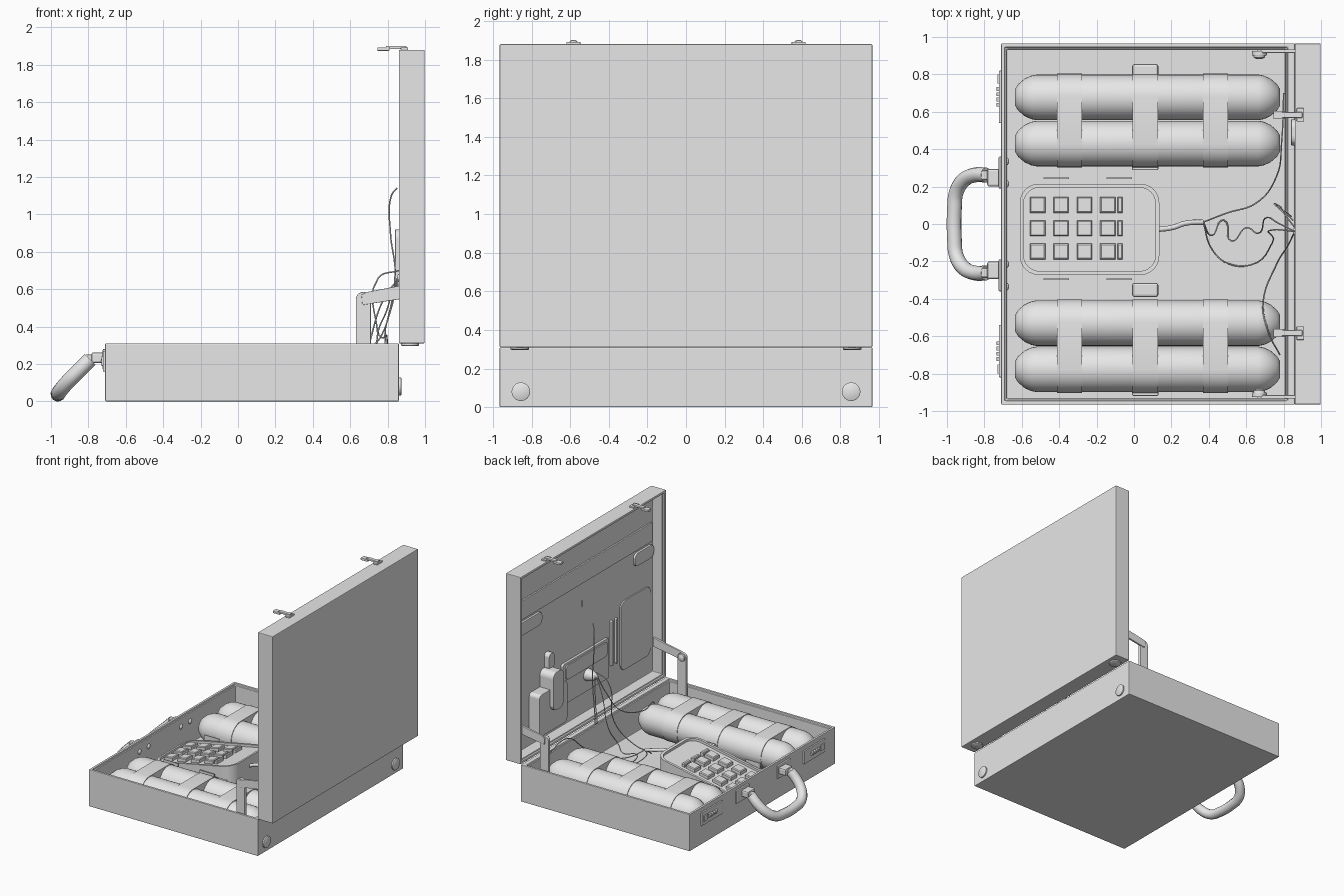
import bpy, bmesh, math
from mathutils import Vector

if "Cube" in bpy.data.objects:
    bpy.data.objects.remove(bpy.data.objects["Cube"])

grey = bpy.data.materials.new("plain grey")
grey.diffuse_color = (0.8, 0.8, 0.8, 1)
grey.use_nodes = True
grey.node_tree.nodes["Principled BSDF"].inputs["Base Color"].default_value = grey.diffuse_color


def finish(name, bm, bevel=0.0, smooth=False):
    bmesh.ops.recalc_face_normals(bm, faces=bm.faces)
    me = bpy.data.meshes.new(name)
    bm.to_mesh(me)
    bm.free()
    me.materials.append(grey)
    ob = bpy.data.objects.new(name, me)
    bpy.context.collection.objects.link(ob)
    if bevel:
        m = ob.modifiers.new("bevel", "BEVEL")
        m.width, m.segments, m.limit_method = bevel, 2, 'ANGLE'
    if smooth:
        bpy.ops.object.select_all(action='DESELECT')
        ob.select_set(True)
        bpy.context.view_layer.objects.active = ob
        bpy.ops.object.shade_smooth_by_angle(angle=math.radians(40))
    return ob


def loft(name, rings, bevel=0.0, smooth=False):
    """Skin equal-length rings and cap both ends."""
    bm = bmesh.new()
    vs = [[bm.verts.new(p) for p in r] for r in rings]
    n = len(vs[0])
    for a, b in zip(vs, vs[1:]):
        for i in range(n):
            bm.faces.new((a[i], a[(i + 1) % n], b[(i + 1) % n], b[i]))
    bm.faces.new(vs[0])
    bm.faces.new(vs[-1])
    return finish(name, bm, bevel, smooth)


def rect(a0, a1, b0, b1):
    return [(a0, b0), (a1, b0), (a1, b1), (a0, b1)]


def box(name, x, y, z, bevel=0.0):
    return loft(name, [[(p, q, h) for p, q in rect(*x, *y)] for h in z], bevel)


def rounded(a0, a1, b0, b1, r, n=6):
    pts = []
    for k, (a, b) in enumerate([(a1 - r, b1 - r), (a0 + r, b1 - r), (a0 + r, b0 + r), (a1 - r, b0 + r)]):
        for i in range(n + 1):
            t = math.pi / 2 * (k + i / n)
            pts.append((a + r * math.cos(t), b + r * math.sin(t)))
    return pts


def turned(name, c, axis, profile, seg=24):
    """Surface of revolution along an axis from (distance, radius) pairs."""
    q = Vector((0, 0, 1)).rotation_difference(Vector(axis))
    rings = [[Vector(c) + q @ Vector((r * math.cos(2 * math.pi * i / seg), r * math.sin(2 * math.pi * i / seg), d))
              for i in range(seg)] for d, r in profile]
    return loft(name, rings, 0, True)


def tube(name, pts, r, res=3, smooth_path=True):
    cu = bpy.data.curves.new(name, 'CURVE')
    cu.dimensions, cu.bevel_depth, cu.bevel_resolution, cu.use_fill_caps = '3D', r, res, True
    cu.resolution_u = 6
    if smooth_path:
        sp = cu.splines.new('BEZIER')
        sp.bezier_points.add(len(pts) - 1)
        for b, p in zip(sp.bezier_points, pts):
            b.co = p
            b.handle_left_type = b.handle_right_type = 'AUTO'
    cu.materials.append(grey)
    ob = bpy.data.objects.new(name, cu)
    bpy.context.collection.objects.link(ob)
    bpy.ops.object.select_all(action='DESELECT')
    ob.select_set(True)
    bpy.context.view_layer.objects.active = ob
    bpy.ops.object.convert(target='MESH')


# Case base and lid as open trays
W = 0.965
out, mid, inn = rect(-.71, .86, -W, W), rect(-.69, .82, -.945, .945), rect(-.68, .81, -.935, .935)
loft("case_base", [[(x, y, z) for x, y in r] for r, z in
                   ((out, 0), (out, .31), (mid, .31), (mid, .295), (inn, .295), (inn, .04))], .005)
out, mid, inn = rect(-W, W, .31, 1.88), rect(-.945, .945, .33, 1.86), rect(-.935, .935, .34, 1.85)
loft("case_lid", [[(x, y, z) for y, z in r] for r, x in
                  ((out, .998), (out, .86), (mid, .86), (mid, .875), (inn, .875), (inn, .967))], .005)

# Lid lining: flap, tabs and pockets
def lining(name, y, z, x, r=.03):
    o = rounded(*y, *z, r)
    loft(name, [[(d, a, b) for a, b in o] for d in (.968, x)], .004)

lining("lid_flap", (-.92, .92), (1.44, 1.6), .953, .01)
lining("lid_tab_right", (-.93, -.68), (1.31, 1.42), .948, .04)
lining("lid_tab_left", (.55, .93), (1.31, 1.42), .948, .04)
lining("lid_slit", (-.004, .004), (1.24, 1.29), .96, .003)
lining("rounded_pocket", (-.9, -.5), (.5, 1.08), .955, .06)
lining("centre_pocket", (-.33, .28), (.52, .86), .945, .02)
lining("centre_pocket_flap", (-.3, .25), (.72, .84), .935, .03)
lining("device_pocket", (.33, .7), (.43, .78), .87, .03)
lining("pocket_device", (.42, .56), (.6, .92), .84, .05)
lining("device_antenna", (.43, .5), (.9, 1.04), .92, .03)
for y in (-.38, -.44):
    lining("pen", (y - .01, y + .01), (.6, .98), .945, .008)
turned("cable_socket", (.95, -.04, .66), (-1, 0, 0), [(0, .05), (.04, .045), (.08, .03), (.1, .012)])

# Mirrored fittings: feet, stays, latches, locks
for s in (-1, 1):
    turned("back_foot", (.858, s * .855, .08), (1, 0, 0), [(0, .048), (.013, .048), (.017, .042)])
    turned("lid_foot", (.92, s * .86, .312), (0, 0, -1), [(0, .048), (.012, .048), (.016, .042)])
    ys = (s * .90, s * .925)
    post = rounded(.63, .71, .05, .585, .039)
    loft("stay_post", [[(x, y, z) for x, z in post] for y in ys], .003)
    arm = [(.665, .515), (.66, .57), (.69, .585), (.95, .635), (.95, .56)]
    loft("stay_arm", [[(x, y, z) for x, z in arm] for y in (s * .915, s * .933)], .003)
    turned("stay_rivet", (.67, s * .9, .547), (0, -s, 0), [(0, .032), (.01, .03), (.018, .015)])
    y = s * .583
    box("latch_base", (.87, .91), (y - .036, y + .036), (1.878, 1.892), .003)
    box("latch_arm", (.79, .9), (y - .015, y + .015), (1.884, 1.9), .003)
    box("latch_tip", (.745, .81), (y - .022, y + .022), (1.874, 1.893), .004)
    y = s * .68
    box("lock_plate", (-.722, -.705), (y - .14, y + .14), (.16, .27), .004)
    for i in range(4):
        d = y - .042 + i * .028
        turned("lock_dial", (-.715, d - .01, .215), (0, 1, 0), [(0, .02), (.02, .02)], 12)
    box("lock_button", (-.73, -.72), (y + s * .07, y + s * .12), (.19, .24), .003)
    # Handle mounts
    box("handle_plate", (-.724, -.705), (s * .19, s * .36), (.17, .28), .006)
    box("handle_mount", (-.785, -.715), (s * .2, s * .295), (.205, .262), .012)
    box("handle_neck", (-.82, -.77), (s * .235, s * .285), (.21, .25), .008)
    for y in (.215, .335):
        turned("handle_rivet", (-.682, s * y, .225), (1, 0, 0), [(0, .022), (.008, .018), (.014, .008)], 12)

# Handle: U-shaped tube sloping down
half = [(-.79, .262, .225), (-.85, .262, .165), (-.91, .235, .105), (-.95, .17, .058), (-.96, .08, .043)]
tube("handle", half + [(x, -y, z) for x, y, z in reversed(half)], .04, 4)

# Four canisters, strapped in pairs
R, CZ = .122, .168
ends = [(.635, .045), (.62, .07), (.585, .1), (.55, .116), (.52, R)]
prof = [(-d, r) for d, r in ends] + [(d + .145, r) for d, r in reversed(ends)]
for lo, hi, tab in ((.43, .677, .825), (-.777, -.53, -.345)):
    for y in (lo, hi):
        turned("canister", (0, y, CZ), (1, 0, 0), prof, 32)
    band = rounded(lo - R - .005, hi + R + .005, CZ - R - .005, CZ + R + .005, R + .004, 8)
    for x in (-.345, .06, .435):
        loft("strap", [[(x + d, y, z) for y, z in band] for d in (-.067, .067)], 0, True)
    box("strap_tab", (-.01, .13), (tab - .045, tab + .03), (.04, .2), .012)
    box("strap_end", (-.01, .13), (lo - R - .02, lo - R + .02), (.04, .16), .006)

# Keypad unit with a sloping face and raised rim
def top(x):
    return .14 + (x + .61) * .2

ko, ki = rounded(-.61, .135, -.272, .215, .1), rounded(-.59, .115, -.252, .195, .085)
loft("keypad_body", [[(x, y, .035) for x, y in ko], [(x, y, top(x)) for x, y in ko],
                     [(x, y, top(x)) for x, y in ki], [(x, y, top(x) - .02) for x, y in ki]], 0, True)


def key(x0, x1, y0, y1):
    o, i = rect(x0, x1, y0, y1), rect(x0 + .006, x1 - .006, y0 + .006, y1 - .006)
    loft("key", [[(x, y, top(x) + h) for x, y in r] for r, h in ((o, -.022), (o, .004), (i, .01))])


for y in (.102, -.022, -.147):
    for x in (-.515, -.39, -.265, -.14):
        key(x - .041, x + .041, y - .042, y + .042)
    key(-.088, -.062, y - .042, y + .042)
for y in (.245, -.295):
    for x in (-.415, -.08):
        box("floor_clip", (x - .068, x + .068), (y - .004, y + .004), (.035, .2))

# Cable plug and loose wires
q = (.37, .01, .2)
tube("cable", [(.11, -.03, .2), (.2, -.02, .23), (.28, .005, .22), q], .014, 2)
tube("wire_upper", [q, (.5, .06, .12), (.65, .11, .1), (.76, .25, .2), (.79, .45, .35), (.8, .7, .3)], .004, 1)
tube("wire_zigzag", [q, (.42, -.06, .1), (.48, .02, .06), (.52, -.09, .08), (.6, -.02, .1), (.66, -.05, .14),
                     (.7, .03, .3), (.78, 0, .55), (.86, -.04, .66)], .004, 1)
tube("wire_lower", [q, (.42, -.14, .1), (.5, -.21, .07), (.62, -.22, .08), (.74, -.1, .3), (.75, -.03, .66),
                    (.86, -.04, .7)], .004, 1)
tube("wire_side", [(.86, -.04, .68), (.82, -.12, .5), (.76, -.22, .34), (.69, -.42, .28), (.72, -.58, .28),
                   (.78, -.7, .2)], .004, 1)
tube("wire_tall", [(.85, .02, 1.14), (.82, .05, 1.1), (.815, .06, .9), (.84, .04, .68), (.79, .08, .4),
                   (.77, .1, .34), (.8, .06, .5), (.86, -.02, .68)], .004, 1)
